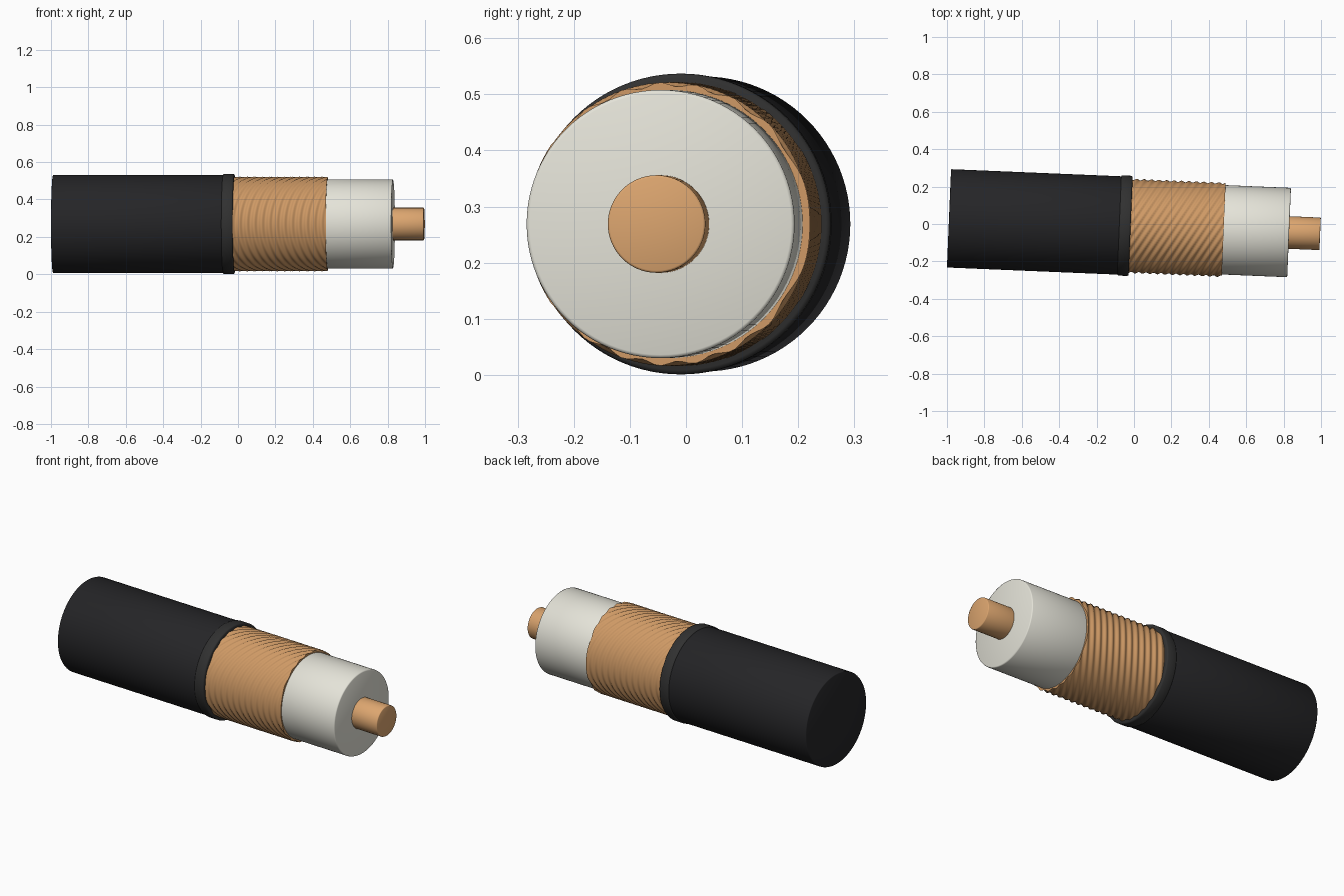
import bpy, bmesh, math

if "Cube" in bpy.data.objects:
    bpy.data.objects.remove(bpy.data.objects["Cube"])

TILT = -0.0417
CENTRE = (0, -0.011, 0.269)


def material(name, rgb):
    m = bpy.data.materials.new(name)
    m.diffuse_color = (*rgb, 1)
    m.use_nodes = True
    m.node_tree.nodes["Principled BSDF"].inputs["Base Color"].default_value = m.diffuse_color
    return m


black = material("black_rubber", (0.018, 0.018, 0.02))
collar_black = material("collar_rubber", (0.03, 0.03, 0.03))
copper = material("copper", (0.72, 0.38, 0.16))
braid_copper = material("braid_copper", (0.62, 0.32, 0.13))
white = material("white_plastic", (0.78, 0.77, 0.69))


def lathe(name, profile, mat, sides=96, ripple=None, closed=False):
    """Revolve (x, radius) points about the cable axis; ripple adds to the radius."""
    bm = bmesh.new()
    rings = []
    for x, r in profile:
        ring = []
        for i in range(sides):
            a = 2 * math.pi * i / sides
            rr = r + (ripple(x, r * math.cos(a)) if ripple else 0)
            ring.append(bm.verts.new((x, rr * math.cos(a), rr * math.sin(a))))
        rings.append(ring)
    pairs = list(zip(rings, rings[1:]))
    if closed:
        pairs.append((rings[-1], rings[0]))
    else:
        bm.faces.new(rings[0])
        bm.faces.new(rings[-1])
    for a, b in pairs:
        for i in range(sides):
            j = (i + 1) % sides
            bm.faces.new((a[i], a[j], b[j], b[i]))
    bmesh.ops.recalc_face_normals(bm, faces=bm.faces)
    me = bpy.data.meshes.new(name)
    bm.to_mesh(me)
    bm.free()
    me.materials.append(mat)
    ob = bpy.data.objects.new(name, me)
    bpy.context.collection.objects.link(ob)
    ob.location = CENTRE
    ob.rotation_euler = (0, 0, TILT)
    bpy.ops.object.select_all(action='DESELECT')
    ob.select_set(True)
    bpy.context.view_layer.objects.active = ob
    bpy.ops.object.shade_smooth_by_angle(angle=math.radians(50))
    return ob


def cylinder(x0, x1, r, b):
    """Profile of a solid rod with slightly softened ends."""
    return [(x0, r - b), (x0 + b * 0.3, r - b * 0.3), (x0 + b, r),
            (x1 - b, r), (x1 - b * 0.3, r - b * 0.3), (x1, r - b)]


# outer jacket and its thicker end collar
lathe("outer_jacket", cylinder(-0.99, -0.03, 0.263, 0.004), black)
lathe("jacket_collar", cylinder(-0.08, -0.018, 0.268, 0.008), collar_black)

# copper braid sleeve with slanting strand ridges
N = 150
X0, X1 = -0.03, 0.48
body = [(X0 + (X1 - X0) * i / N, 0.249) for i in range(N + 1)]


def strands(x, y):
    return 0.004 * math.sin(2 * math.pi * (x - 0.62 * y) / 0.04)


lathe("braided_shield", body, braid_copper, 128, strands)

# white insulator and copper core
lathe("insulator", cylinder(0.40, 0.83, 0.239, 0.006), white)
lathe("core_conductor", cylinder(0.75, 0.996, 0.087, 0.004), copper, 64)
